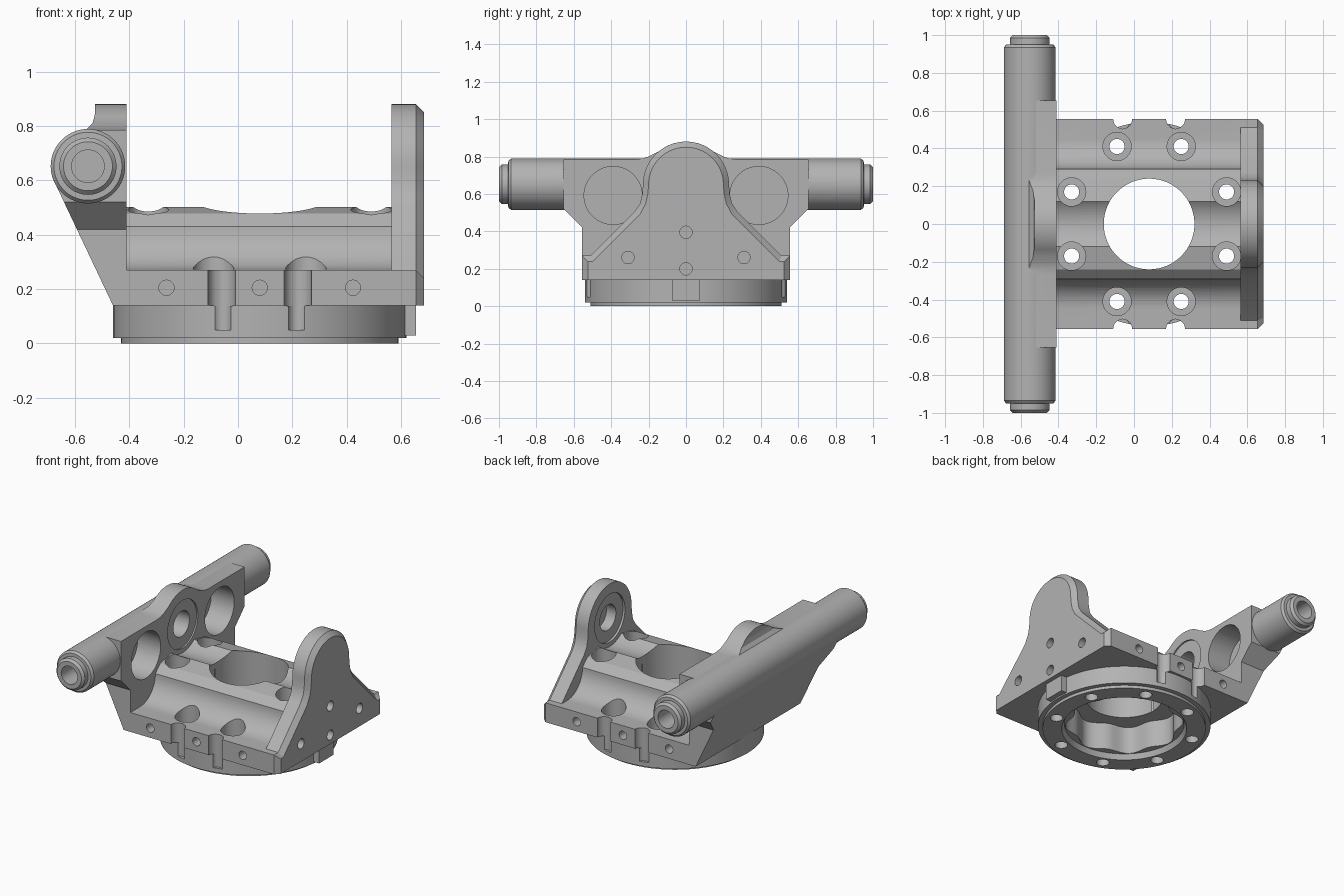
import bpy, bmesh
from math import sin, cos, pi, radians

default = bpy.data.objects.get("Cube")
if default:
    bpy.data.objects.remove(default, do_unlink=True)

metal = bpy.data.materials.new("machined_grey")
metal.use_nodes = True
metal.diffuse_color = (0.45, 0.45, 0.45, 1)
metal.node_tree.nodes["Principled BSDF"].inputs["Base Color"].default_value = (0.45, 0.45, 0.45, 1)

CX = 0.08             # centre of the round base
TUBE = (-0.552, 0.652)  # tube axis in x, z
SHAFT_Z = 0.65


def place(axis, u, v, w):
    """Point from profile coordinates u, v and distance w along the axis."""
    return {"X": (w, u, v), "Y": (u, w, v), "Z": (u, v, w)}[axis]


def arc(cu, cv, r, a0, a1, n):
    return [(cu + r * cos(radians(a0 + (a1 - a0) * i / n)),
             cv + r * sin(radians(a0 + (a1 - a0) * i / n))) for i in range(n + 1)]


def circle(cu, cv, r, n=48):
    return arc(cu, cv, r, 0, 360, n)[:-1]


def mirrored(half):
    """Close a half outline, given from bottom to top, across the centre line."""
    return half + [(-u, v) for u, v in reversed(half) if abs(u) > 1e-6]


def loft(name, axis, sections):
    """Skin a list of (distance, outline) sections and cap both ends."""
    bm = bmesh.new()
    loops = [[bm.verts.new(place(axis, u, v, w)) for u, v in pts] for w, pts in sections]
    n = len(loops[0])
    for a, b in zip(loops, loops[1:]):
        for i in range(n):
            bm.faces.new((a[i], a[(i + 1) % n], b[(i + 1) % n], b[i]))
    bm.faces.new(loops[0])
    bm.faces.new(loops[-1])
    bmesh.ops.recalc_face_normals(bm, faces=bm.faces)
    mesh = bpy.data.meshes.new(name)
    bm.to_mesh(mesh)
    bm.free()
    mesh.materials.append(metal)
    obj = bpy.data.objects.new(name, mesh)
    bpy.context.collection.objects.link(obj)
    return obj


def prism(name, axis, pts, a, b):
    return loft(name, axis, [(a, pts), (b, pts)])


def drill(axis, u, v, r, a, b, n=32):
    cutter = prism("cutter", axis, circle(u, v, r, n), a, b)
    cutter.hide_render = True
    return cutter


def combine(obj, others, operation="DIFFERENCE"):
    bpy.context.view_layer.objects.active = obj
    for other in others:
        mod = obj.modifiers.new("cut", "BOOLEAN")
        mod.operation = operation
        mod.solver = "EXACT"
        mod.object = other
        bpy.ops.object.modifier_apply(modifier=mod.name)


# Round base with a thin lower lip
base = loft("base_ring", "Z", [(z, circle(CX, 0, r, 96)) for z, r in
            ((0, 0.51), (0.02, 0.51), (0.0201, 0.54), (0.145, 0.54))])
locating_tab = prism("locating_tab", "Z",
                     [(0.6, -0.075), (0.655, -0.075), (0.655, 0.075), (0.6, 0.075)], 0.03, 0.145)

# Bed with side channels and a shallow valley under the shaft
bed_half = [(0.555, 0.14), (0.555, 0.27)] + arc(0.45, 0.43, 0.16, 270, 180, 12)
bed_half += [(0.24, 0.478)] + arc(0, SHAFT_Z, 0.19, -51, -90, 8)
bed = prism("bed", "X", mirrored(bed_half), -0.42, 0.58)

# Side wall: front outline intersected with the side section
wall_half = [(0.555, 0.14), (0.555, 0.42), (0.655, 0.52), (0.655, 0.785), (0.27, 0.785),
             (0.23, 0.79), (0.2, 0.8), (0.17, 0.815)] + arc(0, SHAFT_Z, 0.23, 50, 90, 10)
wall = prism("side_wall", "X", mirrored(wall_half), -0.75, -0.41)
section = [(-0.46, 0.14), (-0.40, 0.14), (-0.40, 0.9), (-0.525, 0.9), (-0.527, 0.84), (-0.535, 0.81)]
section += arc(*TUBE, 0.136, 92, 205, 20)
side_section = prism("cutter", "Y", section, -0.8, 0.8)
combine(wall, [side_section], "INTERSECT")

# Cross tube with stepped, chamfered ends
ends = [(0.935, 0.137), (0.95, 0.125), (0.951, 0.105), (0.985, 0.105), (1.0, 0.09)]
steps = [(-y, r) for y, r in reversed(ends)] + ends
tube = loft("cross_tube", "Y", [(y, circle(*TUBE, r, 64)) for y, r in steps])


# End plate with a chamfered outer edge
def plate_outline(d):
    half = [(0.555 - d, 0.14), (0.555 - d, 0.27 - d), (0.51 - 0.4 * d, 0.27 - d),
            (0.275 - d, 0.505 - 0.4 * d), (0.245 - d, 0.55), (0.234 - d, 0.6)]
    return mirrored(half + arc(0, SHAFT_Z, 0.23 - d, 0, 90, 18))


plate = loft("end_plate", "X", [(0.565, plate_outline(0)), (0.655, plate_outline(0)),
                                (0.685, plate_outline(0.03))])

# Central opening with a scalloped cavity below
scallop = []
for i in range(128):
    t = 2 * pi * i / 128
    r = 0.35 + 0.02 * cos(8 * t)
    scallop.append((CX + r * cos(t), r * sin(t)))
shared = [drill("Z", CX, 0, 0.24, 0.1, 0.7, 96),
          prism("cutter", "Z", scallop, -0.1, 0.22)]
mouth = loft("cutter", "Z", [(-0.01, circle(CX, 0, 0.395, 96)), (0.035, circle(CX, 0, 0.375, 96))])

# Bolt circle: through holes with counterbores
for i in range(8):
    t = radians(22.5 + 45 * i)
    x, y = CX + 0.444 * cos(t), 0.444 * sin(t)
    shared += [drill("Z", x, y, 0.04, -0.1, 0.6), drill("Z", x, y, 0.075, 0.2, 0.6)]

# Edge slots and tapped side holes, on both long sides
for s in (-1, 1):
    for x in (CX - 0.14, CX + 0.14):
        shared += [drill("Z", x, s * 0.54, 0.036, 0.05, 0.4),
                   drill("Z", x, s * 0.555, 0.05, 0.138, 0.4)]
    for x in (CX - 0.343, CX, CX + 0.343):
        shared.append(drill("Y", x, 0.205, 0.028, s * 0.45, s * 0.6, 24))

# Bores in the wall and tube
bores = [drill("X", s * 0.39, 0.592, 0.155, -0.58, -0.3, 64) for s in (-1, 1)]
bores += [drill("X", 0, SHAFT_Z, 0.16, -0.42, -0.3, 64), drill("X", 0, SHAFT_Z, 0.085, -0.53, -0.3, 48)]
tube_holes = [drill("Y", *TUBE, 0.06, s * 0.8, s * 1.1, 48) for s in (-1, 1)]

# Shaft seat and screw holes in the end plate
plate_holes = [drill("X", 0, SHAFT_Z, 0.16, 0.5, 0.58, 64), drill("X", 0, SHAFT_Z, 0.085, 0.5, 0.65, 48)]
plate_holes += [drill("X", y, z, 0.033, 0.59, 0.8, 24)
                for y, z in ((0, 0.395), (0, 0.2), (0.31, 0.26), (-0.31, 0.26))]

combine(base, shared + [mouth])
combine(bed, shared)
combine(wall, bores)
combine(tube, bores + tube_holes)
combine(plate, plate_holes)

for cutter in shared + [mouth, side_section] + bores + tube_holes + plate_holes:
    bpy.data.objects.remove(cutter, do_unlink=True)

# Smooth the round surfaces, keep machined edges sharp
for obj in (base, locating_tab, bed, wall, tube, plate):
    bpy.ops.object.select_all(action="DESELECT")
    obj.select_set(True)
    bpy.context.view_layer.objects.active = obj
    bpy.ops.object.shade_smooth_by_angle(angle=radians(25))
